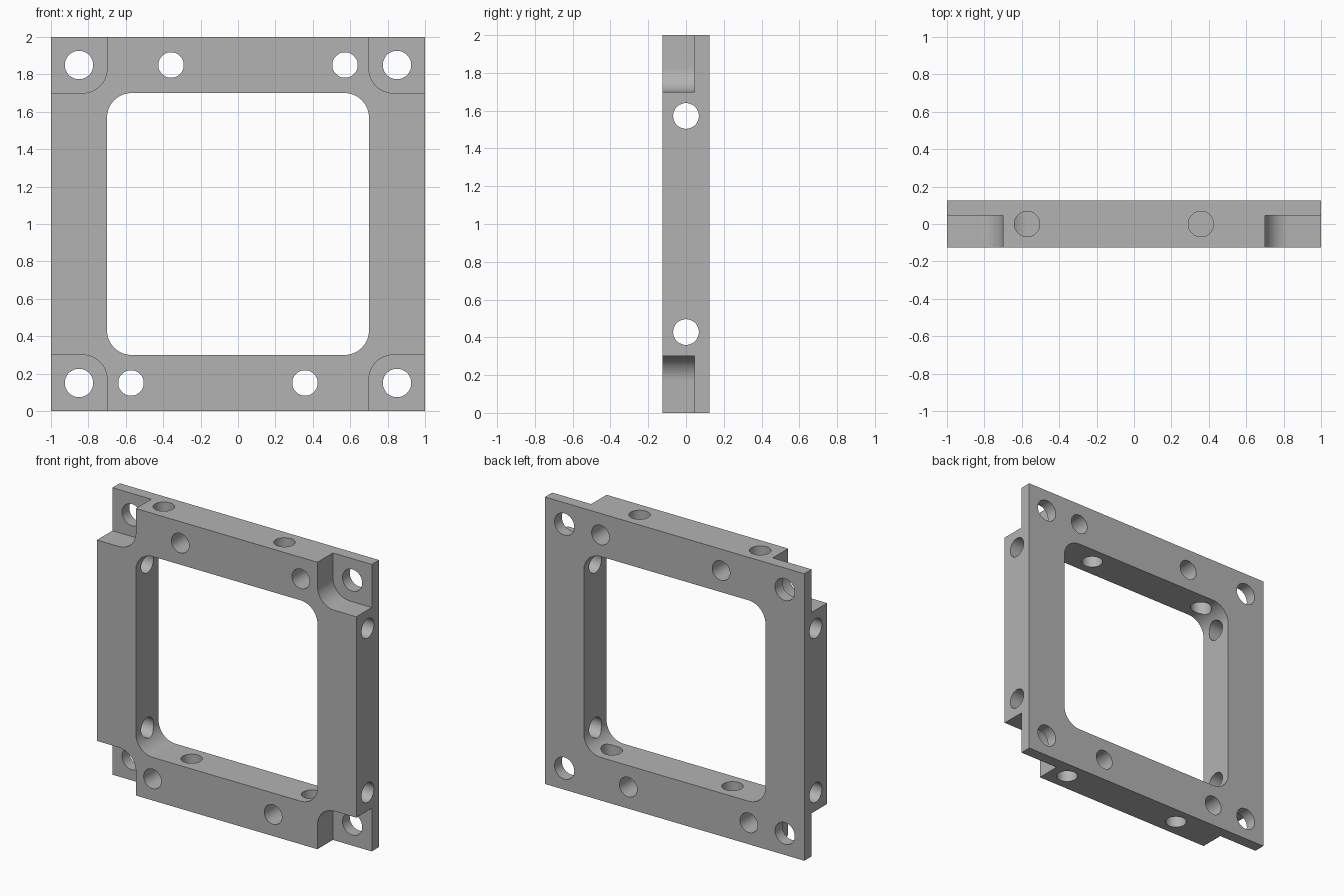
import bpy, math
from mathutils import Vector

cube = bpy.data.objects.get("Cube")
if cube:
    bpy.data.objects.remove(cube, do_unlink=True)

HALF, DEPTH = 1.0, 0.25          # frame half width and thickness
INNER, FILLET = 0.70, 0.13       # opening half width and corner radius
MID = 0.85                       # centre line of the bars
PIN, BOLT = 0.068, 0.076         # hole radii
FRONT, LEDGE = -DEPTH / 2, 0.045

grey = bpy.data.materials.new("plain grey")
grey.use_nodes = True
grey.diffuse_color = (0.45, 0.45, 0.45, 1)
grey.node_tree.nodes["Principled BSDF"].inputs["Base Color"].default_value = grey.diffuse_color


def rounded_outline(x0, x1, z0, z1, radius, steps=12):
    """Rounded rectangle in the x-z plane."""
    points = []
    for i, (cx, cz) in enumerate(((x1 - radius, z1 - radius), (x0 + radius, z1 - radius),
                                  (x0 + radius, z0 + radius), (x1 - radius, z0 + radius))):
        for k in range(steps + 1):
            a = (i + k / steps) * math.pi / 2
            points.append((cx + radius * math.cos(a), cz + radius * math.sin(a)))
    return points


def prism(name, outline, y0, y1):
    """Extrude an x-z outline from y0 to y1."""
    n = len(outline)
    verts = [(x, y, z) for y in (y0, y1) for x, z in outline]
    faces = [list(range(n)), list(range(2 * n - 1, n - 1, -1))]
    faces += [[i, i + n, (i + 1) % n + n, (i + 1) % n] for i in range(n)]
    mesh = bpy.data.meshes.new(name)
    mesh.from_pydata(verts, [], faces)
    obj = bpy.data.objects.new(name, mesh)
    bpy.context.collection.objects.link(obj)
    return obj


def drill(centre, axis, radius, length):
    """Round cutter along an axis."""
    bpy.ops.mesh.primitive_cylinder_add(vertices=48, radius=radius, depth=length, location=centre)
    obj = bpy.context.object
    obj.rotation_euler = Vector(axis).to_track_quat("Z", "Y").to_euler()
    return obj


# Square plate, standing on the ground
bpy.ops.mesh.primitive_cube_add(size=1, location=(0, 0, HALF))
frame = bpy.context.object
frame.name = "mounting_frame"
frame.scale = (2 * HALF, DEPTH, 2 * HALF)
bpy.ops.object.transform_apply(location=True, rotation=False, scale=True)
frame.data.materials.append(grey)

# Rounded central opening
cutters = [prism("opening_cutter", rounded_outline(-INNER, INNER, HALF - INNER, HALF + INNER, FILLET), -1, 1)]

# Corner pockets from the front, each with a bolt hole
for sx in (-1, 1):
    for sz in (-1, 1):
        xs = sorted((sx * INNER, sx * 1.5))
        zs = sorted((HALF + sz * INNER, HALF + sz * 1.5))
        cutters.append(prism("pocket_cutter", rounded_outline(*xs, *zs, FILLET), FRONT - 0.2, LEDGE))
        cutters.append(drill((sx * MID, 0, HALF + sz * MID), (0, 1, 0), BOLT, 1))

# Staggered pin holes in the top and bottom bars, front to back and vertical
for sz in (-1, 1):
    z = HALF + sz * MID
    for x in (-0.465, 0.465):
        cutters.append(drill((x + sz * 0.107, 0, z), (0, 1, 0), PIN, 1))
        cutters.append(drill((x - sz * 0.107, 0, z), (0, 0, 1), PIN, 0.5))

# Sideways pin holes through the left and right bars
for sx in (-1, 1):
    for dz in (-0.572, 0.572):
        cutters.append(drill((sx * MID, 0, HALF + dz), (1, 0, 0), PIN, 0.5))

# Cut everything out, then remove the cutters
bpy.context.view_layer.objects.active = frame
for cutter in cutters:
    cutter.hide_render = True
    mod = frame.modifiers.new("cut", "BOOLEAN")
    mod.operation, mod.solver, mod.object = "DIFFERENCE", "EXACT", cutter
    bpy.ops.object.modifier_apply(modifier=mod.name)
for cutter in cutters:
    bpy.data.objects.remove(cutter, do_unlink=True)

# Smooth hole walls and fillets, sharp edges elsewhere
bpy.ops.object.select_all(action="DESELECT")
frame.select_set(True)
bpy.context.view_layer.objects.active = frame
bpy.ops.object.shade_smooth_by_angle(angle=math.radians(30))
